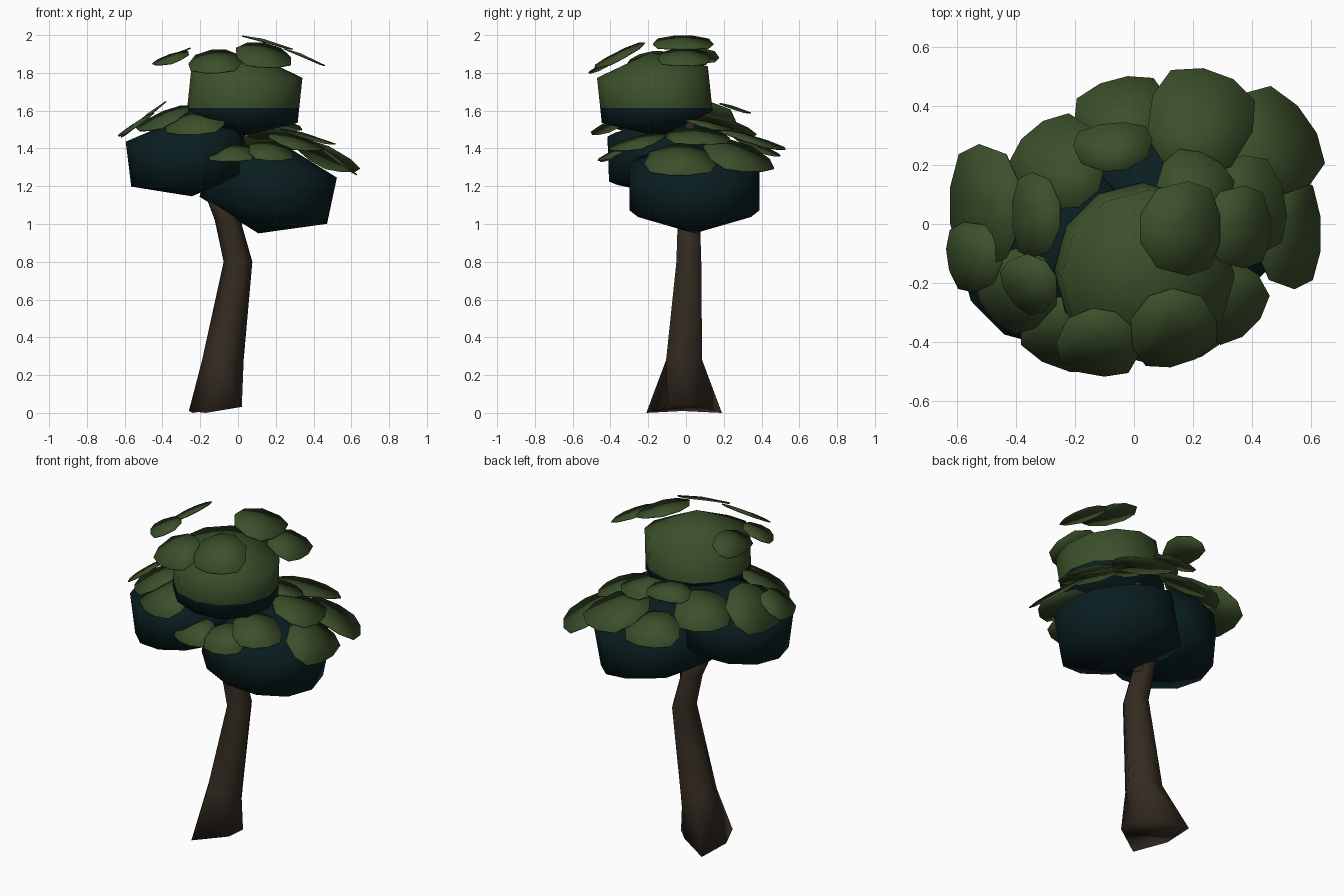
import bpy, bmesh, math
from mathutils import Matrix, Vector

if "Cube" in bpy.data.objects:
    bpy.data.objects.remove(bpy.data.objects["Cube"])


def material(name, rgb):
    m = bpy.data.materials.new(name)
    m.diffuse_color = (*rgb, 1)
    m.use_nodes = True
    m.node_tree.nodes["Principled BSDF"].inputs["Base Color"].default_value = m.diffuse_color
    return m


LEAF = material("leaf green", (0.045, 0.080, 0.024))
SHADE = material("deep teal foliage", (0.0030, 0.0130, 0.0145))
BARK = material("bark brown", (0.034, 0.024, 0.0155))


def finish(name, bm, mats, smooth=True):
    bmesh.ops.recalc_face_normals(bm, faces=bm.faces)
    for f in bm.faces:
        f.smooth = smooth
    me = bpy.data.meshes.new(name)
    bm.to_mesh(me)
    bm.free()
    ob = bpy.data.objects.new(name, me)
    for m in mats:
        me.materials.append(m)
    bpy.context.collection.objects.link(ob)
    return ob


def loft(bm, rings):
    """Skin closed rings of points and cap both ends."""
    vs = [[bm.verts.new(p) for p in r] for r in rings]
    n = len(vs[0])
    for a, b in zip(vs, vs[1:]):
        for i in range(n):
            j = (i + 1) % n
            bm.faces.new((a[i], a[j], b[j], b[i]))
    bm.faces.new(vs[0])
    bm.faces.new(vs[-1])


def circle(x, y, z, r, n=6, start=240):
    return [(x + r * math.cos(math.radians(start - 360 * i / n)),
             y + r * math.sin(math.radians(start - 360 * i / n)), z) for i in range(n)]


# Trunk: flared root ring, then a leaning, bending stem
bm = bmesh.new()
roots = [(-0.17, -0.21, 0), (-0.26, -0.02, 0.01), (-0.24, 0.19, 0),
         (-0.06, 0.10, 0.03), (0.02, 0.02, 0.03), (0.01, -0.10, 0.03)]
loft(bm, [roots, circle(-0.08, -0.01, 0.28, 0.11), circle(0, 0.015, 0.80, 0.076),
          circle(-0.055, 0.015, 1.02, 0.068), circle(-0.17, -0.03, 1.28, 0.05)])
finish("trunk", bm, [BARK])

# Upper branch rising through the crown
bm = bmesh.new()
loft(bm, [circle(-0.03, 0.02, 0.92, 0.05), circle(-0.02, 0.03, 1.30, 0.04),
          circle(0.0, 0.02, 1.58, 0.03), circle(-0.02, 0.0, 1.80, 0.02)])
finish("upper_branch", bm, [BARK])


def foliage(name, centre, r, half, cap, tilt_x, tilt_y, green_above=None):
    """Drum with pointed caps, tilted; optionally green over a height."""
    bm = bmesh.new()
    n = 12
    ring = [[bm.verts.new((r * math.cos(math.tau * i / n),
                           r * math.sin(math.tau * i / n), z)) for i in range(n)]
            for z in (-half, half)]
    low, top = bm.verts.new((0, 0, -half - cap)), bm.verts.new((0, 0, half + cap))
    for i in range(n):
        j = (i + 1) % n
        bm.faces.new((ring[0][i], ring[0][j], ring[1][j], ring[1][i]))
        bm.faces.new((ring[0][j], ring[0][i], low))
        bm.faces.new((ring[1][i], ring[1][j], top))
    bm.transform(Matrix.Translation(centre) @ Matrix.Rotation(math.radians(tilt_y), 4, 'Y')
                 @ Matrix.Rotation(math.radians(tilt_x), 4, 'X'))
    if green_above:
        bmesh.ops.bisect_plane(bm, geom=bm.verts[:] + bm.edges[:] + bm.faces[:],
                               plane_co=(0, 0, green_above), plane_no=(0, 0, 1))
        for f in bm.faces:
            f.material_index = int(f.calc_center_median().z > green_above)
    return finish(name, bm, [SHADE, LEAF])


# Three foliage masses
foliage("right_foliage", (0.16, 0.045, 1.195), 0.345, 0.125, 0.125, 0, 12)
foliage("left_foliage", (-0.27, -0.10, 1.355), 0.312, 0.12, 0.09, 2, -7)
foliage("top_foliage", (0.035, -0.165, 1.685), 0.295, 0.12, 0.105, 6, 6, 1.615)

# Leaf outline: narrow stem end at u = -0.5, broad outer end
OUTLINE = [(-.5, -.14), (-.5, .14), (-.28, .42), (.1, .5), (.38, .42),
           (.5, .14), (.5, -.16), (.38, -.42), (.1, -.5), (-.28, -.42)]


def leaf(name, x, y, z, azimuth, drop, length, width):
    """Domed fan leaf pointing along azimuth, falling by drop over its length."""
    bm = bmesh.new()
    a = math.radians(azimuth)
    out, side = Vector((math.cos(a), math.sin(a), 0)), Vector((-math.sin(a), math.cos(a), 0))

    def point(u, v):
        h = 0.015 - u * drop - 0.16 * (u * u * length + v * v * width)
        return bm.verts.new(Vector((x, y, z + h)) + out * u * length + side * v * width)

    hub = point(-0.1, 0)
    rim = [point(u, v) for u, v in OUTLINE]
    for i in range(len(rim)):
        bm.faces.new((hub, rim[i], rim[(i + 1) % len(rim)]))
    ob = finish(name, bm, [LEAF])
    mod = ob.modifiers.new("thickness", 'SOLIDIFY')
    mod.thickness = 0.006
    mod.offset = 0


# Leaf plates: x, y, z, azimuth, drop, length, width
LEAVES = {
    "top": [(.155, -.015, 1.957, 0, .07, .27, .32), (.35, -.01, 1.878, 0, .09, .22, .28),
            (-.33, .03, 1.885, 180, .08, .16, .29), (-.35, -.20, 1.87, 215, .07, .17, .21),
            (-.12, -.40, 1.855, -100, .12, .22, .28), (.13, -.35, 1.89, -72, .13, .25, .30)],
    "left": [(-.22, -.37, 1.535, -110, .13, .24, .33), (-.39, -.22, 1.555, 215, .13, .26, .28),
             (-.50, .06, 1.55, 180, .19, .24, .42), (-.54, -.11, 1.52, 188, .12, .18, .24),
             (-.25, .20, 1.52, 130, .12, .30, .32), (-.07, .26, 1.605, 95, .05, .16, .27)],
    "right": [(-.04, .37, 1.41, 105, .11, .24, .32), (.22, .34, 1.45, 70, .11, .36, .36),
              (.46, .27, 1.36, 35, .17, .30, .38), (.52, -.03, 1.335, 0, .16, .22, .38),
              (.37, .06, 1.46, 10, .08, .28, .34), (.30, -.25, 1.43, -45, .09, .28, .28),
              (.17, -.36, 1.38, -75, .10, .20, .24), (-.03, -.36, 1.37, -100, .09, .18, .26),
              (.20, .12, 1.52, 60, .06, .24, .26)],
}
for group, rows in LEAVES.items():
    for i, row in enumerate(rows):
        leaf(f"{group}_leaf_{i + 1}", *row)
